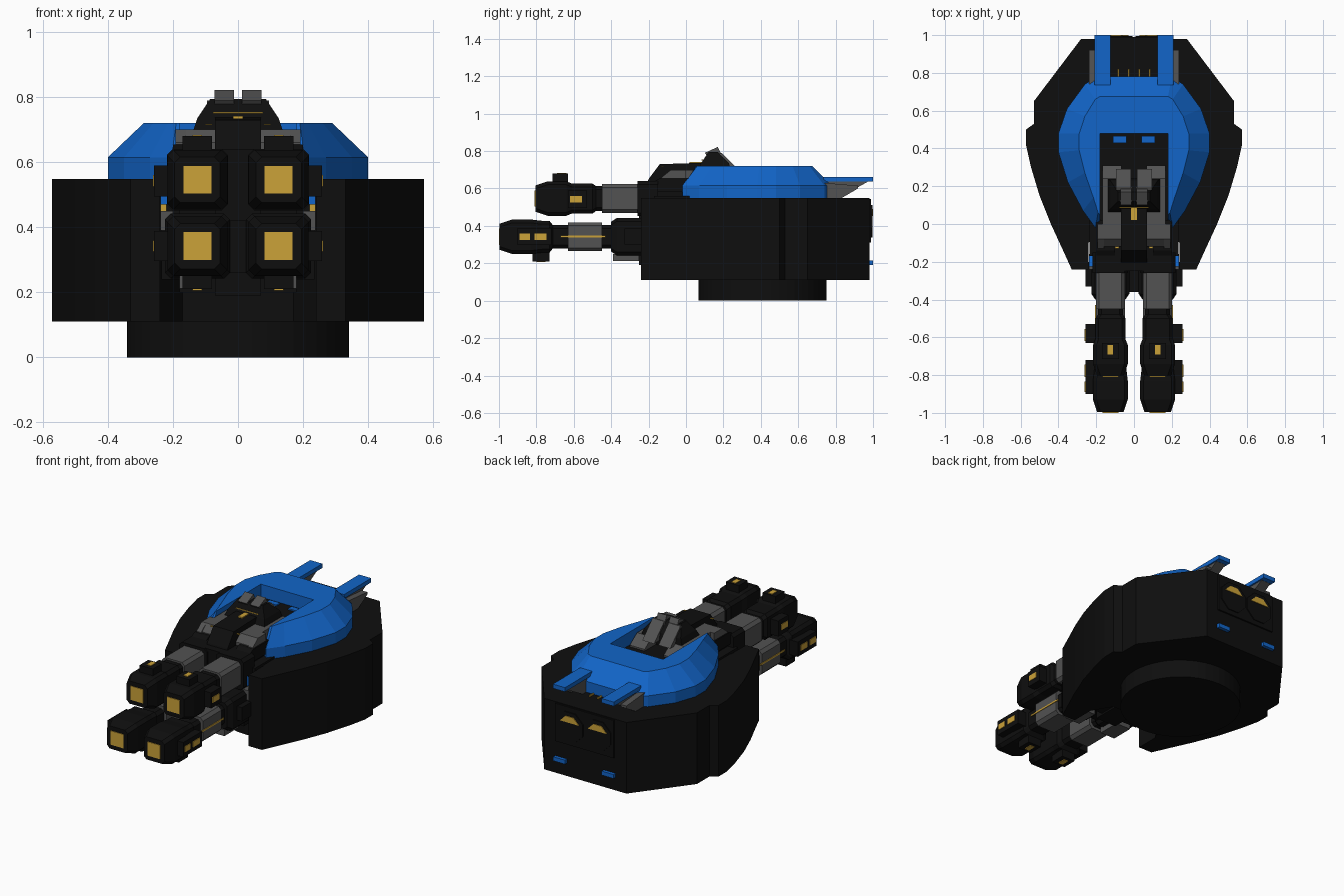
import bpy
import bmesh
import math

if "Cube" in bpy.data.objects:
    bpy.data.objects.remove(bpy.data.objects["Cube"])


def material(name, colour):
    mat = bpy.data.materials.new(name)
    mat.use_nodes = True
    rgba = (*colour, 1)
    mat.diffuse_color = rgba
    mat.node_tree.nodes["Principled BSDF"].inputs["Base Color"].default_value = rgba
    return mat


BLACK = material("matte black", (.0045, .0045, .0045))
GREY = material("steel grey", (.085, .085, .085))
BLUE = material("armour blue", (.006, .13, .58))
YELLOW = material("lamp yellow", (.6, .36, .04))


def loft(name, sections, mat, mirror=False):
    """Join equal-length point rings into a closed solid."""
    bm = bmesh.new()
    rings = [[bm.verts.new(p) for p in ring] for ring in sections]
    count = len(rings[0])
    for low, high in zip(rings, rings[1:]):
        for i in range(count):
            j = (i + 1) % count
            bm.faces.new((low[i], low[j], high[j], high[i]))
    bm.faces.new(rings[0])
    bm.faces.new(rings[-1])
    bmesh.ops.recalc_face_normals(bm, faces=bm.faces)
    mesh = bpy.data.meshes.new(name)
    bm.to_mesh(mesh)
    bm.free()
    mesh.materials.append(mat)
    obj = bpy.data.objects.new(name, mesh)
    bpy.context.collection.objects.link(obj)
    if mirror:
        obj.modifiers.new("Mirror", "MIRROR").use_mirror_merge = False
    return obj


def box(name, x, y, z, mat, mirror=False):
    corners = [(x[0], y[0]), (x[1], y[0]), (x[1], y[1]), (x[0], y[1])]
    return loft(name, [[(a, b, h) for a, b in corners] for h in z], mat, mirror)


def side_profile(name, x, points, mat, mirror=False):
    return loft(name, [[(a, y, z) for y, z in points] for a in x], mat, mirror)


def symmetric(half, z):
    """Complete a plan outline from its +x half."""
    return [(x, y, z) for x, y in half] + [(-x, y, z) for x, y in reversed(half)]


def chamfered(y, x, z, half, cut):
    k = half - cut
    ring = [(-half, -k), (-k, -half), (k, -half), (half, -k),
            (half, k), (k, half), (-k, half), (-half, k)]
    return [(x + a, y, z + b) for a, b in ring]


# Hull and its round foot
hull = [(.17, .02), (.24, -.1), (.24, -.24), (.33, -.24), (.38, -.13), (.44, 0),
        (.5, .15), (.545, .3), (.572, .42), (.572, .5), (.53, .53), (.53, .65),
        (.28, .98)]
loft("hull", [symmetric(hull, z) for z in (.11, .548)], BLACK)

SIDES = 48
foot = [(.342 * math.cos(math.tau * i / SIDES), .41 + .342 * math.sin(math.tau * i / SIDES))
        for i in range(SIDES)]
loft("round_foot", [[(x, y, z) for x, y in foot] for z in (0, .12)], BLACK)

# Blue horseshoe armour
inner = [(.18, .48), (.18, 0)]
rim = inner + [(.205, -.02), (.27, .07), (.35, .22), (.4, .38), (.4, .48),
               (.355, .61), (.26, .74), (.2, .78)]
crown = inner[:1] + [(.18, .05), (.19, .06), (.215, .14), (.26, .27), (.29, .39), (.29, .48),
                     (.26, .57), (.205, .66), (.18, .675)]
loft("horseshoe_armour", [symmetric(rim, .54), symmetric(rim, .615),
                          symmetric(crown, .72)], BLUE)

# Turret core filling the front notch
box("turret_core", (-.18, .18), (-.2, .49), (.2, .64), BLACK)
box("core_cheek", (.17, .235), (-.17, .02), (.24, .56), BLACK, True)
box("front_spine", (-.07, .07), (-.25, 0), (.19, .64), BLACK)
box("lower_brace", (-.04, .04), (-.36, -.2), (.26, .42), BLACK)
box("well_light", (.04, .11), (.43, .465), (.64, .648), BLUE, True)
side_profile("cheek_accent", (.212, .238),
             [(-.225, .47), (-.225, .53), (-.17, .5), (-.17, .48)], BLUE, True)
box("cheek_lamp", (.22, .238), (-.19, -.172), (.43, .47), YELLOW, True)

# Cabin: grey shoulders, dark centre, hood and sights
side_profile("cabin_shoulder", (.065, .166),
             [(-.12, .62), (-.12, .66), (-.08, .7), (.24, .7), (.31, .65), (.31, .62)],
             GREY, True)
side_profile("shoulder_cheek", (.16, .192),
             [(-.13, .64), (-.13, .66), (-.08, .7), (0, .7), (0, .64)], GREY, True)
side_profile("cabin_under_rail", (.1, .2),
             [(-.22, .58), (-.2, .62), (-.14, .655), (.02, .655), (.02, .58)], BLACK, True)
side_profile("cabin_centre", (-.07, .07),
             [(-.22, .6), (-.2, .65), (-.14, .73), (.12, .738), (.2, .7), (.2, .6)], BLACK)


def hood_ring(z, half, front, back):
    return [(-half, front, z), (half, front, z), (half, back, z), (-half, back, z)]


loft("hood", [hood_ring(.69, .14, .06, .24), hood_ring(.735, .125, .08, .23),
              hood_ring(.795, .085, .12, .17)], BLACK)
side_profile("rear_hood_plate", (.015, .095),
             [(.18, .79), (.19, .79), (.29, .69), (.2, .69)], GREY, True)
side_profile("sight", (.012, .072),
             [(.1, .79), (.17, .822), (.215, .73), (.15, .73)], GREY, True)
box("roof_lamp", (-.015, .015), (.02, .09), (.735, .742), YELLOW)
box("hood_line", (-.077, .077), (.084, .09), (.75, .754), YELLOW)
box("shoulder_line", (.08, .1), (-.13, -.12), (.714, .718), YELLOW, True)

# Twin gun pairs
GUN_X = .125


def gun(label, z, parts):
    for part, mat, cuts in parts:
        rings = [chamfered(y, GUN_X, z, half, .018) for y, half in cuts]
        loft(label + "_" + part, rings, mat, True)
    tip = parts[0][2][0][0]
    h = .043
    box(label + "_muzzle_lamp", (GUN_X - h, GUN_X + h), (tip - .004, tip + .01),
        (z - h, z + h), YELLOW, True)


gun("upper", .546, [
    ("muzzle", BLACK, [(-.805, .07), (-.74, .092), (-.64, .092), (-.61, .08)]),
    ("neck", BLACK, [(-.63, .08), (-.5, .08), (-.48, .066), (-.44, .066)]),
    ("sleeve", GREY, [(-.45, .077), (-.26, .077)]),
    ("breech", BLACK, [(-.26, .094), (-.15, .094)])])
gun("lower", .342, [
    ("muzzle", BLACK, [(-.996, .07), (-.93, .092), (-.83, .092), (-.77, .085),
                       (-.73, .085), (-.71, .06)]),
    ("neck", BLACK, [(-.73, .062), (-.38, .062)]),
    ("sleeve", GREY, [(-.63, .077), (-.45, .077)]),
    ("breech", BLACK, [(-.4, .08), (-.37, .1), (-.15, .1)])])

# Boxes and lamps on the guns
box("upper_top_pod", (.08, .17), (-.715, -.63), (.6, .68), BLACK, True)
box("upper_top_lamp", (.11, .14), (-.69, -.64), (.68, .684), YELLOW, True)
box("upper_side_pod", (.2, .258), (-.63, -.53), (.495, .59), BLACK, True)
box("upper_side_lamp", (.258, .262), (-.62, -.555), (.525, .56), YELLOW, True)
box("lower_bottom_pod", (.08, .17), (-.82, -.73), (.21, .3), BLACK, True)
box("lower_bottom_lamp", (.11, .14), (-.8, -.75), (.206, .21), YELLOW, True)
box("lower_side_pod", (.2, .258), (-.9, -.72), (.297, .388), BLACK, True)
for y in ((-.89, -.835), (-.81, -.745)):
    box("lower_side_lamp", (.258, .262), y, (.325, .36), YELLOW, True)
box("lower_side_line", (.2, .206), (-.67, -.43), (.338, .348), YELLOW, True)
box("breech_pod", (.2, .258), (-.33, -.2), (.3, .385), BLACK, True)
box("breech_side_plate", (.2, .238), (-.24, -.16), (.39, .45), GREY, True)
box("breech_bottom_plate", (.08, .18), (-.39, -.25), (.212, .25), GREY, True)

# Rear fins on grey brackets
side_profile("fin_bracket", (.135, .2),
             [(.72, .54), (.8, .54), (.97, .635), (.97, .648), (.72, .648)], GREY, True)
side_profile("fin_side_plate", (.2, .238),
             [(.74, .53), (.8, .53), (.92, .6), (.92, .615), (.74, .63)], GREY, True)
box("fin", (.125, .208), (.735, 1), (.636, .662), BLUE, True)

# Rear exhaust housing, half-lit exhausts and lights
box("rear_housing", (-.2, .2), (.9, .99), (.31, .543), BLACK)


def arc(y, radius, start, steps):
    angles = [math.radians(start + 45 * i) for i in range(steps)]
    return [(.095 + radius * math.cos(a), y, .425 + radius * math.sin(a)) for a in angles]


loft("exhaust_ring", [arc(y, .095, 22.5, 8) for y in (.95, .996)], BLACK, True)
loft("exhaust_lamp", [arc(y, .07, 22.5, 4) for y in (.99, 1)], YELLOW, True)
box("rear_light", (.125, .205), (.96, 1), (.19, .215), BLUE, True)
for x in (.025, .08):
    box("deck_tick", (x, x + .008), (.78, .82), (.548, .556), YELLOW, True)
